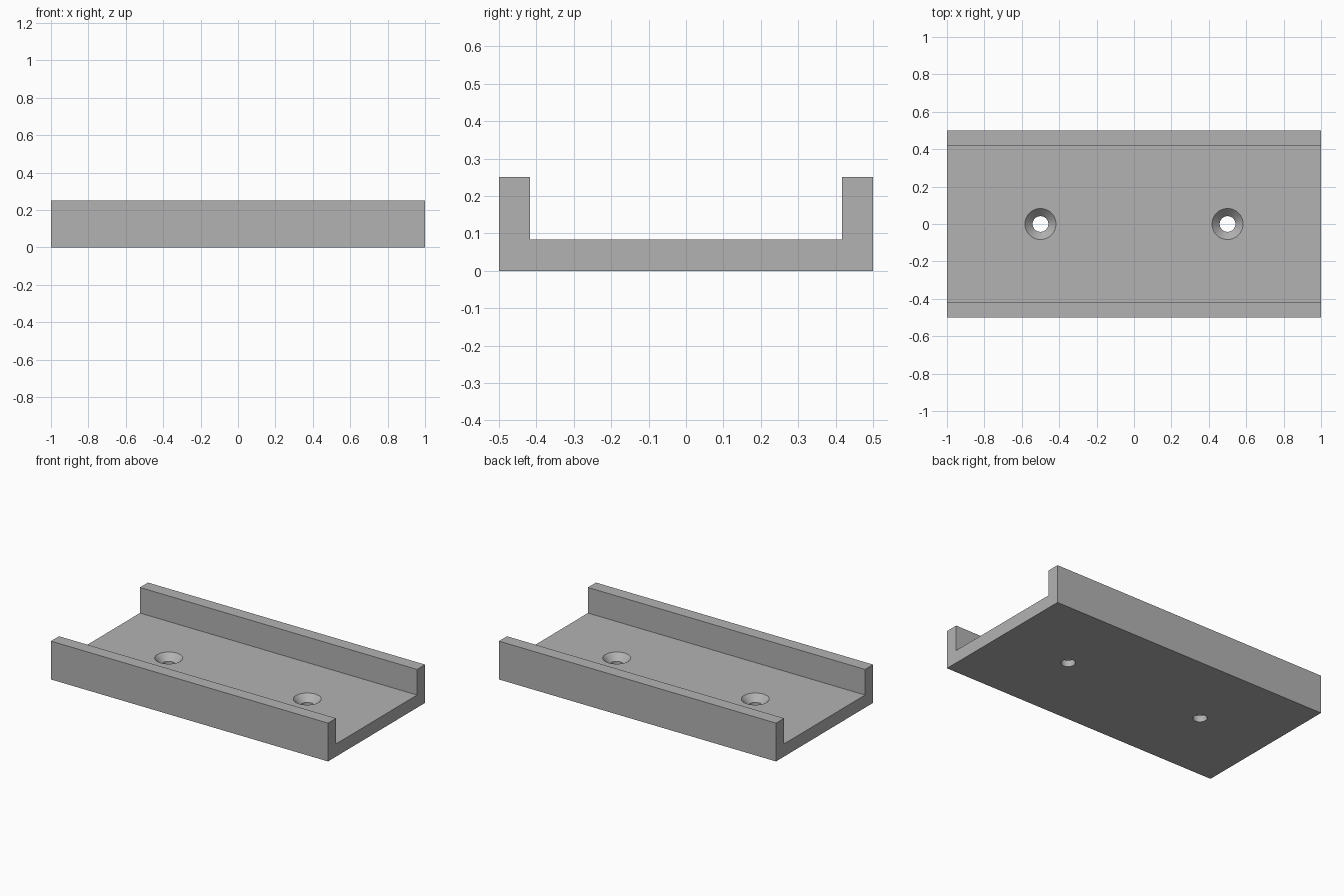
import bpy, bmesh
from math import cos, sin, tau

cube = bpy.data.objects.get("Cube")
if cube:
    bpy.data.objects.remove(cube, do_unlink=True)

LENGTH, WIDTH, HEIGHT, WALL = 2.0, 1.0, 0.25, 0.083
HOLE_R, SINK_R, SINK_DEPTH = 0.042, 0.083, 0.042
SEGMENTS = 48


def material(name, rgb):
    mat = bpy.data.materials.new(name)
    mat.use_nodes = True
    color = (*rgb, 1.0)
    mat.diffuse_color = color
    mat.node_tree.nodes["Principled BSDF"].inputs["Base Color"].default_value = color
    return mat


def add_object(name, bm, mat):
    bmesh.ops.recalc_face_normals(bm, faces=bm.faces)
    mesh = bpy.data.meshes.new(name)
    bm.to_mesh(mesh)
    bm.free()
    mesh.materials.append(mat)
    obj = bpy.data.objects.new(name, mesh)
    bpy.context.collection.objects.link(obj)
    return obj


def lathe(name, profile, x, mat):
    """Closed solid of revolution about a vertical axis."""
    bm = bmesh.new()
    rings = [[bm.verts.new((x + r * cos(tau * i / SEGMENTS), r * sin(tau * i / SEGMENTS), z))
              for i in range(SEGMENTS)] for r, z in profile]
    for low, high in zip(rings, rings[1:]):
        for i in range(SEGMENTS):
            j = (i + 1) % SEGMENTS
            bm.faces.new((low[i], low[j], high[j], high[i]))
    bm.faces.new(rings[0])
    bm.faces.new(rings[-1])
    return add_object(name, bm, mat)


gray = material("plain gray", (0.45, 0.45, 0.45))

# Channel: U-shaped section extruded along x
half, inner = WIDTH / 2, WIDTH / 2 - WALL
right_half = [(half, 0), (half, HEIGHT), (inner, HEIGHT), (inner, WALL)]
section = right_half + [(-y, z) for y, z in reversed(right_half)]
bm = bmesh.new()
face = bm.faces.new([bm.verts.new((-LENGTH / 2, y, z)) for y, z in section])
extruded = bmesh.ops.extrude_face_region(bm, geom=[face])["geom"]
bmesh.ops.translate(bm, vec=(LENGTH, 0, 0),
                    verts=[v for v in extruded if isinstance(v, bmesh.types.BMVert)])
channel = add_object("mounting_channel", bm, gray)

# Countersunk screw holes
sink = [(HOLE_R, -0.05), (HOLE_R, WALL - SINK_DEPTH), (SINK_R, WALL), (SINK_R, WALL + 0.05)]
for side, x in (("right", -0.5), ("left", 0.5)):
    cutter = lathe(f"{side}_hole_cutter", sink, x, gray)
    cutter.hide_render = True
    cutter.hide_set(True)
    cut = channel.modifiers.new(f"{side}_hole", "BOOLEAN")
    cut.operation = "DIFFERENCE"
    cut.solver = "EXACT"
    cut.object = cutter

# Apply the cuts and smooth the round walls
bpy.context.view_layer.objects.active = channel
channel.select_set(True)
for mod in list(channel.modifiers):
    bpy.ops.object.modifier_apply(modifier=mod.name)
bpy.ops.object.shade_smooth_by_angle(angle=0.5)
for obj in [o for o in bpy.data.objects if o.name.endswith("_hole_cutter")]:
    bpy.data.objects.remove(obj, do_unlink=True)
